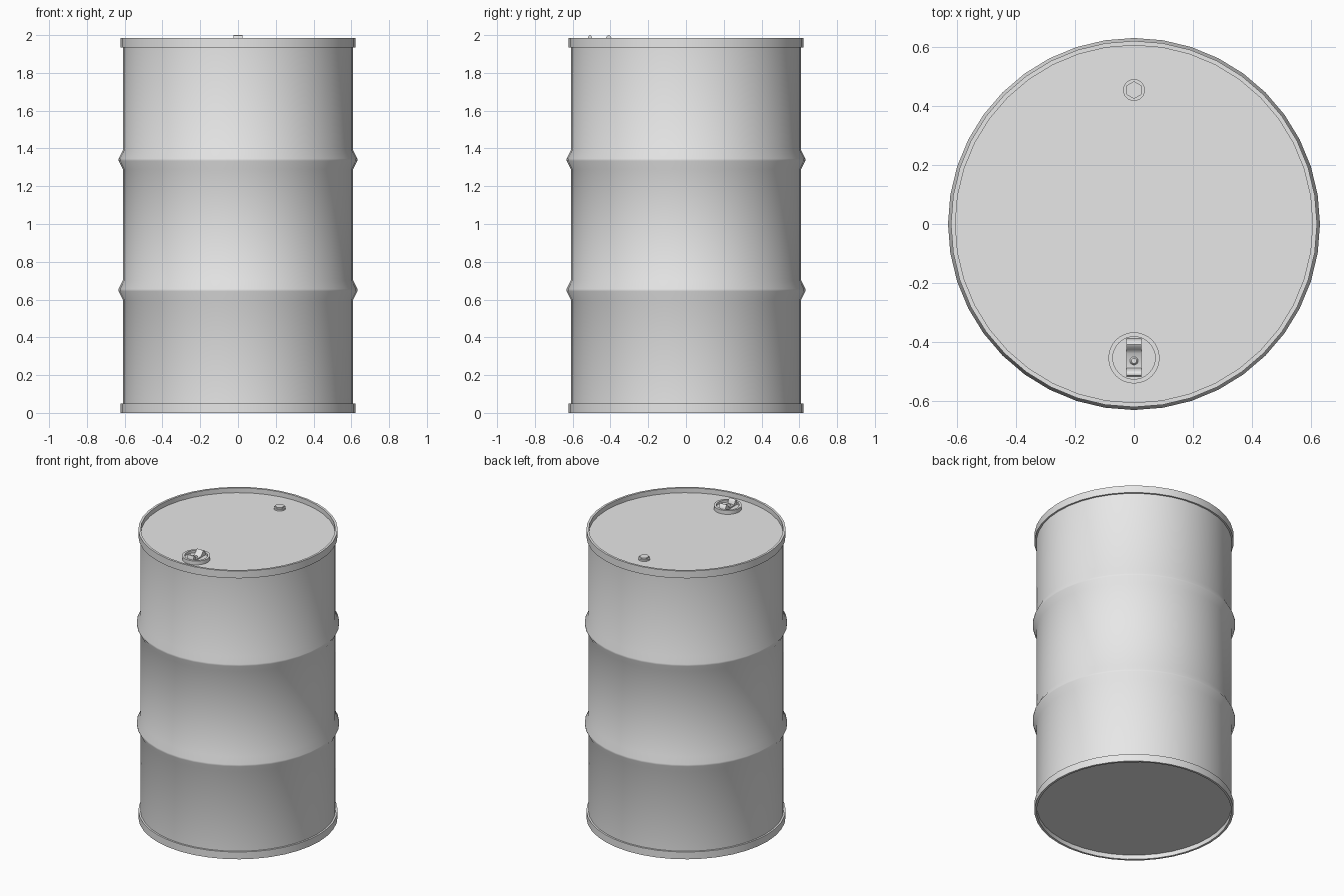
import bpy, bmesh, math

cube = bpy.data.objects.get("Cube")
if cube:
    bpy.data.objects.remove(cube, do_unlink=True)

steel = bpy.data.materials.new("grey_steel")
GREY = (0.8, 0.8, 0.8, 1)
steel.use_nodes = True
steel.diffuse_color = GREY
steel.node_tree.nodes["Principled BSDF"].inputs["Base Color"].default_value = GREY


def finish(name, bm, angle):
    """Turn a bmesh into a smooth-shaded steel object with sharp corners kept."""
    bmesh.ops.recalc_face_normals(bm, faces=bm.faces)
    mesh = bpy.data.meshes.new(name)
    bm.to_mesh(mesh)
    bm.free()
    mesh.materials.append(steel)
    obj = bpy.data.objects.new(name, mesh)
    bpy.context.collection.objects.link(obj)
    bpy.ops.object.select_all(action="DESELECT")
    obj.select_set(True)
    bpy.context.view_layer.objects.active = obj
    bpy.ops.object.shade_smooth_by_angle(angle=math.radians(angle))
    return obj


def lathe(name, profile, sides, y=0, angle=45):
    """Spin (radius, z) points about a vertical axis and cap both ends."""
    bm = bmesh.new()
    rings = []
    for r, z in profile:
        turns = [math.tau * i / sides + math.pi / 2 for i in range(sides)]
        rings.append([bm.verts.new((r * math.cos(t), y + r * math.sin(t), z)) for t in turns])
    for a, b in zip(rings, rings[1:]):
        for i in range(sides):
            j = (i + 1) % sides
            bm.faces.new((a[i], a[j], b[j], b[i]))
    bm.faces.new(rings[0])
    bm.faces.new(rings[-1])
    return finish(name, bm, angle)


# Drum: recessed ends, rolled rims and two rolling hoops
BODY, RIM, INNER, HOOP = 0.61, 0.622, 0.607, 0.632
TOP, LID, RIM_H = 1.985, 1.952, 0.05
profile = [(INNER, 0.03), (INNER, 0), (RIM, 0), (RIM, RIM_H), (BODY, RIM_H)]
for z in (0.65, 1.34):
    profile += [(BODY, z - 0.05), (HOOP, z - 0.006), (HOOP, z + 0.006), (BODY, z + 0.05)]
profile += [(BODY, TOP - RIM_H), (RIM, TOP - RIM_H), (RIM, TOP), (INNER, TOP), (INNER, LID)]
lathe("drum_body", profile, 40, angle=60)

# Small vent plug with a hexagonal head
VENT_Y = 0.455
lathe("vent_plug_base", [(0.037, LID - 0.005), (0.037, LID + 0.01)], 24, VENT_Y)
lathe("vent_plug_head", [(0.03, LID), (0.03, LID + 0.02)], 6, VENT_Y)

# Large filler cap: raised ring around a sunken floor
CAP_Y, FLOOR = -0.455, 1.962
lathe("filler_cap", [(0.087, LID - 0.005), (0.087, 1.978), (0.072, 1.978), (0.072, FLOOR)], 32, CAP_Y)

# Pull tab: a strip with a raised loop at each end
outline = [(-0.52, FLOOR), (-0.519, 1.988), (-0.514, 1.998), (-0.508, 2.0), (-0.502, 1.997),
           (-0.496, 1.985), (-0.49, 1.97), (-0.44, 1.97), (-0.427, 1.982), (-0.418, 1.996),
           (-0.41, 2.0), (-0.402, 1.996), (-0.393, 1.982), (-0.389, FLOOR)]
bm = bmesh.new()
face = bm.faces.new([bm.verts.new((-0.025, y, z)) for y, z in outline])
extruded = bmesh.ops.extrude_face_region(bm, geom=[face])["geom"]
bmesh.ops.translate(bm, vec=(0.05, 0, 0),
                    verts=[v for v in extruded if isinstance(v, bmesh.types.BMVert)])
# extruding keeps the first face as the left-hand cap
finish("pull_tab", bm, 45)

# Rivet holding the tab
lathe("tab_rivet", [(0.014, 1.966), (0.014, 1.973), (0.009, 1.978)], 16, -0.465)
